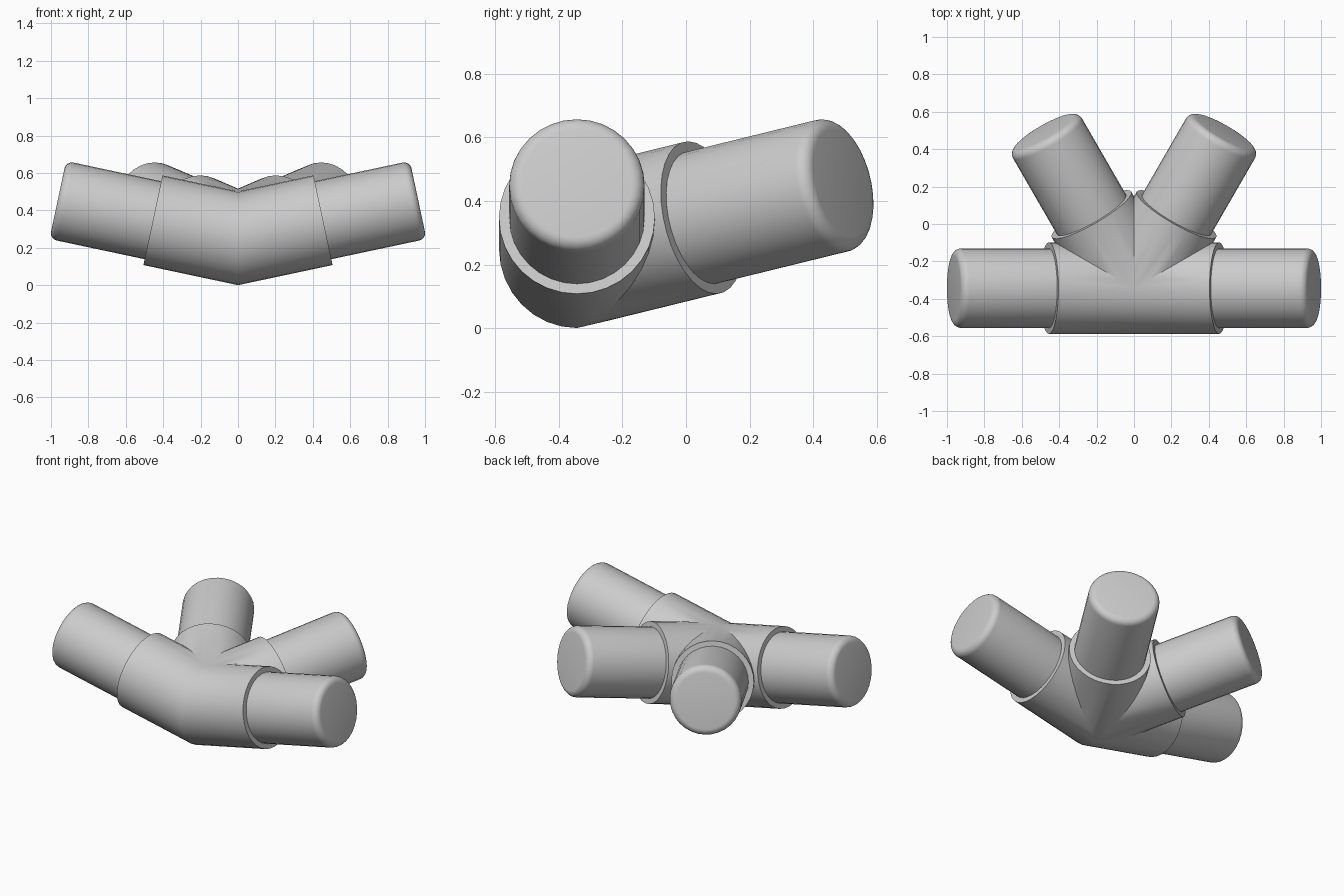
import bpy, bmesh
from math import sin, cos, pi, radians
from mathutils import Vector, Matrix

if "Cube" in bpy.data.objects:
    bpy.data.objects.remove(bpy.data.objects["Cube"], do_unlink=True)

CENTRE = Vector((0, -0.343, 0.251))
TILT = radians(12)
SIDES = 32
HUB_R, HUB_LEN = 0.245, 0.465
TUBE_R, TUBE_LEN, FILLET = 0.213, 0.985, 0.04
# azimuth of each arm and the wedge it fills around the centre
ARMS = {"left": (0, -90, 30), "back_left": (60, 30, 90),
        "back_right": (120, 90, 150), "right": (180, 150, 270)}

grey = bpy.data.materials.new("plain grey")
grey.use_nodes = True
colour = (0.6, 0.6, 0.6, 1)
grey.diffuse_color = colour
grey.node_tree.nodes["Principled BSDF"].inputs["Base Color"].default_value = colour


def lathe(profile, azimuth):
    """Revolve (distance, radius) points about the tilted arm axis and cap the far end."""
    bm = bmesh.new()
    rings = [[bm.verts.new((d, r * cos(2 * pi * i / SIDES), r * sin(2 * pi * i / SIDES)))
              for i in range(SIDES)] for d, r in profile]
    for a, b in zip(rings, rings[1:]):
        for i in range(SIDES):
            j = (i + 1) % SIDES
            bm.faces.new((a[i], a[j], b[j], b[i]))
    bm.faces.new(rings[-1])
    turn = (Matrix.Translation(CENTRE) @ Matrix.Rotation(radians(azimuth), 4, "Z")
            @ Matrix.Rotation(-TILT, 4, "Y"))
    bm.transform(turn)
    bmesh.ops.recalc_face_normals(bm, faces=bm.faces)
    return bm


def finish(bm, name):
    mesh = bpy.data.meshes.new(name)
    bm.to_mesh(mesh)
    bm.free()
    mesh.materials.append(grey)
    obj = bpy.data.objects.new(name, mesh)
    bpy.context.collection.objects.link(obj)
    bpy.ops.object.select_all(action="DESELECT")
    obj.select_set(True)
    bpy.context.view_layer.objects.active = obj
    bpy.ops.object.shade_smooth_by_angle(angle=radians(30))


# Hub: four sockets mitred against their neighbours and welded together
hub = bmesh.new()
for azimuth, low, high in ARMS.values():
    socket = lathe([(-0.4, HUB_R), (HUB_LEN, HUB_R)], azimuth)
    for angle, side in ((low, 1), (high, -1)):
        a = radians(angle)
        normal = Vector((-sin(a), cos(a), 0)) * side
        bmesh.ops.bisect_plane(socket, geom=socket.verts[:] + socket.edges[:] + socket.faces[:],
                               plane_co=CENTRE, plane_no=normal, clear_inner=True, dist=1e-5)
    part = bpy.data.meshes.new("socket")
    socket.to_mesh(part)
    socket.free()
    hub.from_mesh(part)
    bpy.data.meshes.remove(part)
bmesh.ops.remove_doubles(hub, verts=hub.verts, dist=0.0005)
finish(hub, "hub")

# Tubes: one rounded plug standing out of each socket
rounding = [(TUBE_LEN - FILLET + FILLET * sin(t * pi / 12), TUBE_R - FILLET + FILLET * cos(t * pi / 12))
            for t in range(7)]
for side, (azimuth, low, high) in ARMS.items():
    finish(lathe([(0.4, TUBE_R)] + rounding, azimuth), side + "_tube")
